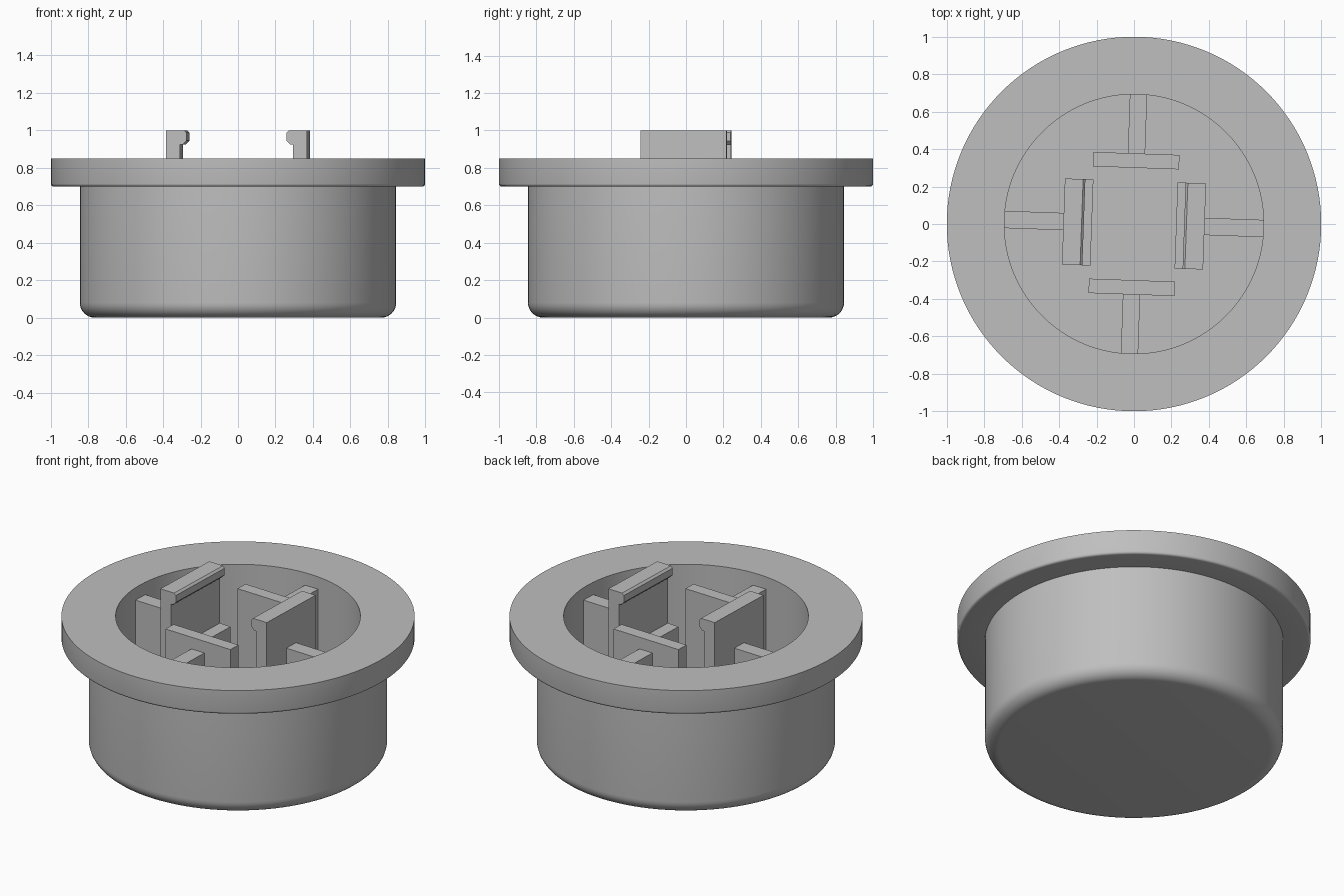
import bpy, bmesh, math
from mathutils import Matrix, Vector

cube = bpy.data.objects.get("Cube")
if cube:
    bpy.data.objects.remove(cube, do_unlink=True)

GREY = (0.52, 0.52, 0.52, 1)
mat = bpy.data.materials.new("light grey plastic")
mat.use_nodes = True
mat.diffuse_color = GREY
mat.node_tree.nodes["Principled BSDF"].inputs["Base Color"].default_value = GREY

FLOOR = 0.15      # inner floor height
RIM = 0.85        # flange top height
INNER = 0.693     # bore radius
TWIST = math.radians(-2)


def finish(name, bm, turn=0.0):
    bmesh.ops.recalc_face_normals(bm, faces=bm.faces)
    bm.transform(Matrix.Rotation(turn, 4, "Z"))
    mesh = bpy.data.meshes.new(name)
    bm.to_mesh(mesh)
    bm.free()
    mesh.materials.append(mat)
    obj = bpy.data.objects.new(name, mesh)
    bpy.context.collection.objects.link(obj)
    return obj


def fillet(cx, cz, r, start, steps):
    """Quarter arc of (radius, height) points, anticlockwise from start degrees."""
    angles = [math.radians(start + 90 * i / steps) for i in range(steps + 1)]
    return [(cx + r * math.cos(a), cz + r * math.sin(a)) for a in angles]


def lathe(name, profile, steps=128):
    bm = bmesh.new()
    verts = [bm.verts.new((r, 0, z)) for r, z in profile]
    edges = [bm.edges.new(pair) for pair in zip(verts, verts[1:])]
    bmesh.ops.spin(bm, geom=verts + edges, cent=(0, 0, 0), axis=(0, 0, 1),
                   angle=math.tau, steps=steps, use_duplicate=False)
    bmesh.ops.remove_doubles(bm, verts=bm.verts, dist=0.0001)
    return finish(name, bm)


def extrude_profile(name, profile, half_width, turn):
    """Extrude an (x, z) outline along y, then turn it about the centre."""
    bm = bmesh.new()
    face = bm.faces.new([bm.verts.new((x, -half_width, z)) for x, z in profile])
    grown = bmesh.ops.extrude_face_region(bm, geom=[face])
    moved = [v for v in grown["geom"] if isinstance(v, bmesh.types.BMVert)]
    bmesh.ops.translate(bm, verts=moved, vec=Vector((0, 2 * half_width, 0)))
    return finish(name, bm, turn)


def block(x0, x1, top):
    base = FLOOR - 0.01
    return [(x0, base), (x1, base), (x1, top), (x0, top)]


# Flanged cup with rounded bottom edge
cup = lathe("flanged_cup",
            [(0, 0)] + fillet(0.765, 0.08, 0.08, -90, 8)
            + [(0.845, 0.7)] + fillet(0.985, 0.715, 0.015, -90, 4)
            + [(1, RIM), (INNER, RIM), (INNER, FLOOR), (0, FLOOR)])
bpy.context.view_layer.objects.active = cup
cup.select_set(True)
bpy.ops.object.shade_smooth_by_angle(angle=math.radians(35))
cup.select_set(False)

# Hooked clip outline with a supporting ledge at its foot
clip = [(0.377, FLOOR - 0.01), (0.377, 1), (0.28, 1), (0.268, 0.988),
        (0.268, 0.945), (0.288, 0.925), (0.302, 0.925), (0.302, 0.635),
        (0.225, 0.635), (0.225, FLOOR - 0.01)]

# Clips on the sides, plain plates front and back, a rib behind each
for i, side in enumerate(("left", "back", "right", "front")):
    turn = TWIST + i * math.pi / 2
    if i % 2 == 0:
        extrude_profile(side + "_clip", clip, 0.23, turn)
    else:
        extrude_profile(side + "_plate", block(0.3, 0.377, RIM - 0.005), 0.23, turn)
    extrude_profile(side + "_rib", block(0.37, 0.7, 0.772), 0.046, turn)
